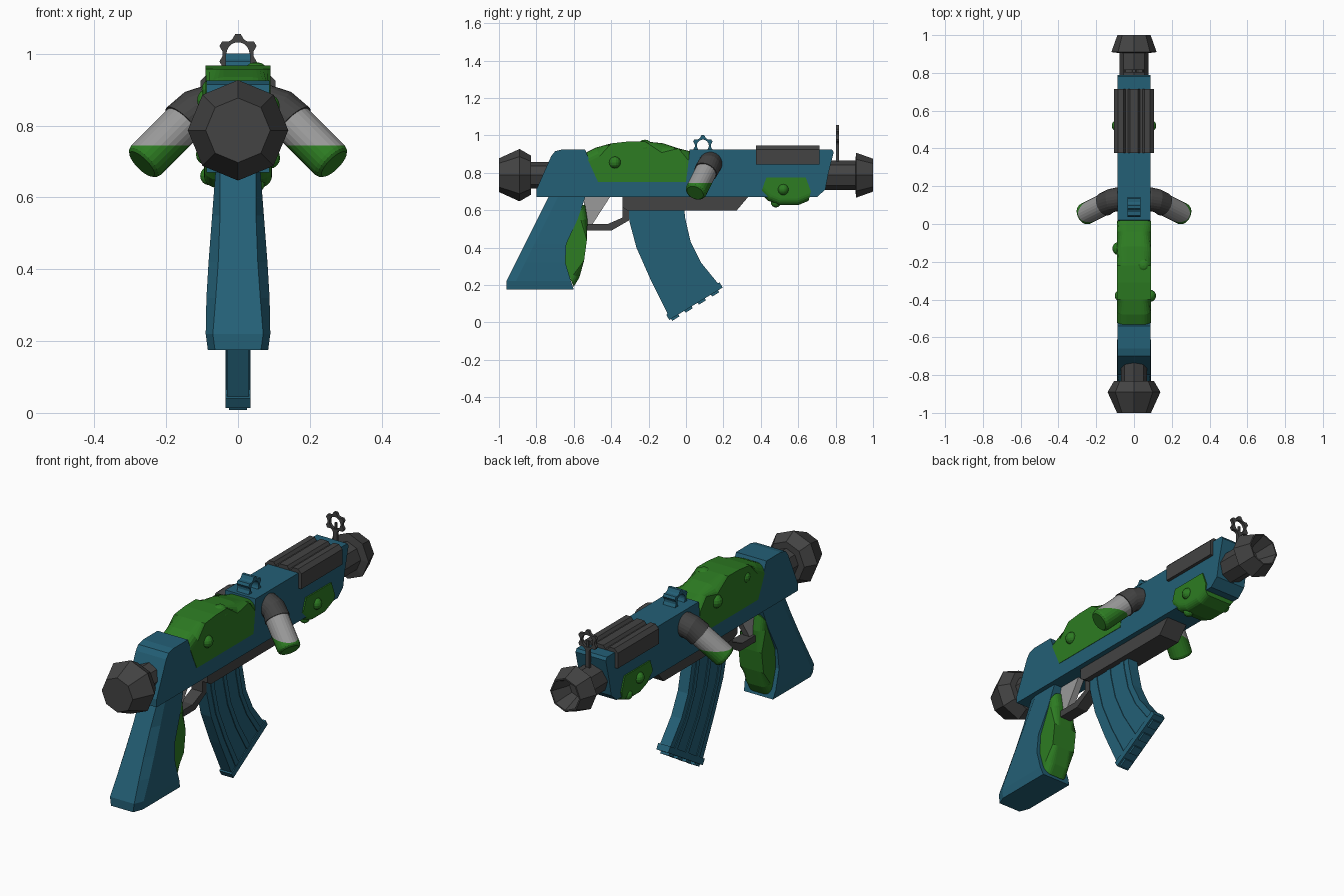
import bpy, bmesh
from math import cos, sin, pi, radians
from mathutils import Vector

cube = bpy.data.objects.get("Cube")
if cube:
    bpy.data.objects.remove(cube)


def material(name, rgb):
    m = bpy.data.materials.new(name)
    m.use_nodes = True
    m.diffuse_color = (*rgb, 1)
    m.node_tree.nodes["Principled BSDF"].inputs["Base Color"].default_value = (*rgb, 1)
    return m


TEAL = material("teal", (0.017, 0.115, 0.18))
GREEN = material("moss green", (0.026, 0.2, 0.016))
DARK = material("charcoal", (0.056, 0.056, 0.056))
GREY = material("light grey", (0.32, 0.32, 0.32))
smooth_objects = []


def finish(name, bm, mats, smooth=False):
    bmesh.ops.recalc_face_normals(bm, faces=bm.faces)
    mesh = bpy.data.meshes.new(name)
    bm.to_mesh(mesh)
    bm.free()
    for m in mats:
        mesh.materials.append(m)
    ob = bpy.data.objects.new(name, mesh)
    bpy.context.collection.objects.link(ob)
    if smooth:
        smooth_objects.append(ob)
    return ob


def loft_mesh(rings, closed=False):
    """Skin a list of equal-length point rings; closed joins last to first."""
    bm = bmesh.new()
    vr = [[bm.verts.new(p) for p in r] for r in rings]
    n = len(vr[0])
    pairs = list(zip(vr, vr[1:])) + ([(vr[-1], vr[0])] if closed else [])
    for a, b in pairs:
        for i in range(n):
            j = (i + 1) % n
            bm.faces.new((a[i], a[j], b[j], b[i]))
    if not closed:
        bm.faces.new(vr[0])
        bm.faces.new(vr[-1])
    return bm


def side_prism(name, pts, half, mat, bevel=0, pick=None, segments=5):
    """Extrude a (y, z) outline across x; optionally round picked rim edges."""
    bm = loft_mesh([[(s * half, y, z) for y, z in pts] for s in (-1, 1)])
    if bevel:
        edges = [e for e in bm.edges
                 if abs(e.verts[0].co.x - e.verts[1].co.x) < half
                 and all(pick(v.co) for v in e.verts)]
        bmesh.ops.bevel(bm, geom=edges, offset=bevel, segments=segments,
                        profile=0.5, affect='EDGES', clamp_overlap=True)
    return finish(name, bm, [mat], smooth=bevel > 0)


def lathe(name, profile, mat, z=0.787, n=8):
    rings = [[(r * sin(2 * pi * k / n), y, z + r * cos(2 * pi * k / n))
              for k in range(n)] for y, r in profile]
    return finish(name, loft_mesh(rings), [mat])


def ring(center, direction, r, n=24):
    d = Vector(direction).normalized()
    u = (Vector((0, 1, 0)) - d * d.y).normalized()
    v = d.cross(u)
    return [Vector(center) + r * (u * cos(2 * pi * k / n) + v * sin(2 * pi * k / n))
            for k in range(n)]


def gear(name, place, mat, half, outer=0.056, rim=0.043, hole=0.032):
    """Toothed ring; place maps (across, up, along axis) to a position."""
    def loop(w, toothed):
        pts = []
        for k in range(24):
            a = radians(15 * (k - 0.5))
            r = (outer if k % 4 < 2 else rim) if toothed else hole
            pts.append(place(r * sin(a), r * cos(a), w))
        return pts
    rings = [loop(-half, True), loop(half, True), loop(half, False), loop(-half, False)]
    return finish(name, loft_mesh(rings, closed=True), [mat])


def bump(name, co, r):
    bm = bmesh.new()
    bmesh.ops.create_uvsphere(bm, u_segments=14, v_segments=8, radius=r)
    bmesh.ops.translate(bm, verts=bm.verts, vec=co)
    finish(name, bm, [GREEN], True)


# Receiver with a notch for the upper green shell
side_prism("body", [(-0.80, 0.67), (-0.80, 0.71), (-0.72, 0.89), (-0.70, 0.915),
                    (-0.66, 0.925), (-0.54, 0.925), (-0.47, 0.75), (0, 0.75),
                    (0.02, 0.925), (0.78, 0.925), (0.79, 0.91), (0.76, 0.79),
                    (0.745, 0.71), (0.70, 0.67)], 0.088, TEAL)

# Green shells
side_prism("upper_shell", [(-0.47, 0.75), (0, 0.75), (0.02, 0.915), (-0.04, 0.93),
                           (-0.12, 0.957), (-0.22, 0.968), (-0.31, 0.967),
                           (-0.40, 0.957), (-0.48, 0.935), (-0.54, 0.905)],
           0.09, GREEN, 0.05, lambda c: c.z > 0.9)
side_prism("fore_shell", [(0.43, 0.775), (0.64, 0.775), (0.668, 0.70), (0.655, 0.65),
                          (0.60, 0.627), (0.50, 0.627), (0.44, 0.65), (0.40, 0.69)],
           0.095, GREEN, 0.035, lambda c: c.z < 0.69)
side_prism("grip_shell", [(-0.60, 0.19), (-0.66, 0.33), (-0.65, 0.42), (-0.58, 0.62),
                          (-0.54, 0.63), (-0.527, 0.55), (-0.53, 0.44),
                          (-0.545, 0.33), (-0.57, 0.24)],
           0.068, GREEN, 0.035, lambda c: c.y > -0.605)
for i, (x, y, z, r) in enumerate([(0.085, -0.38, 0.855, 0.032), (0.05, -0.22, 0.935, 0.042),
                                  (-0.08, -0.13, 0.87, 0.035), (-0.07, -0.38, 0.90, 0.032),
                                  (0.088, 0.52, 0.71, 0.03), (-0.088, 0.52, 0.72, 0.03),
                                  (-0.08, 0.60, 0.66, 0.026), (0.05, 0.48, 0.64, 0.026)]):
    bump(f"shell_bump_{i + 1}", (x, y, z), r)

# Pistol grip, chamfered along its outer end
levels = [(0.175, -0.96, -0.60, 0.084, 0.064), (0.22, -0.96, -0.615, 0.09, 0.07),
          (0.32, -0.91, -0.645, 0.088, 0.062), (0.42, -0.86, -0.64, 0.082, 0.055),
          (0.55, -0.795, -0.58, 0.072, 0.05), (0.68, -0.73, -0.535, 0.062, 0.05)]
rings = [[(-b, y0, z), (b, y0, z), (w, y0 + 0.05, z), (w, y1, z), (-w, y1, z),
          (-w, y0 + 0.05, z)] for z, y0, y1, w, b in levels]
finish("pistol_grip", loft_mesh(rings), [TEAL], True)

# End knob and flared hollow muzzle
lathe("front_knob", [(-1.0, 0.09), (-0.89, 0.14), (-0.83, 0.105), (-0.83, 0.07),
                     (-0.70, 0.07)], DARK)
lathe("muzzle", [(0.70, 0.078), (0.905, 0.078), (0.91, 0.12), (1.0, 0.088),
                 (1.0, 0.08), (0.90, 0.045)], DARK)

# Ribbed top cover
half_outline = [(0.105, 0.845), (0.105, 0.925), (0.085, 0.945), (0.055, 0.945),
                (0.045, 0.93), (0.032, 0.93), (0.022, 0.945)]
outline = half_outline + [(-x, z) for x, z in reversed(half_outline)]
finish("top_cover", loft_mesh([[(x, y, z) for x, z in outline] for y in (0.375, 0.715)]), [DARK])

# Sights
gear("front_sight_ring", lambda a, b, w: (a, 0.81 + w, 1.0 + b), DARK, 0.008)
side_prism("front_sight_post", [(0.802, 0.84), (0.818, 0.84), (0.818, 0.965),
                                (0.802, 0.965)], 0.011, DARK)
side_prism("front_sight_pin", [(0.805, 0.96), (0.815, 0.96), (0.815, 1.0),
                               (0.805, 1.0)], 0.005, DARK)
gear("rear_sight", lambda a, b, w: (w, 0.09 + a, 0.945 + b), TEAL, 0.035)

# Lower housing, guard and trigger
side_prism("lower_housing", [(-0.34, 0.68), (-0.34, 0.615), (-0.31, 0.597),
                             (0.27, 0.597), (0.34, 0.68)], 0.06, DARK)
side_prism("trigger_guard", [(-0.34, 0.62), (-0.305, 0.62), (-0.305, 0.545),
                             (-0.40, 0.49), (-0.54, 0.49), (-0.55, 0.525),
                             (-0.42, 0.525), (-0.34, 0.56)], 0.032, DARK)
side_prism("trigger", [(-0.55, 0.68), (-0.40, 0.68), (-0.50, 0.525), (-0.53, 0.525)],
           0.018, GREY)

# Curved magazine with side ribs, base plate and studs
rear = [(-0.315, 0.62), (-0.30, 0.53), (-0.265, 0.40), (-0.19, 0.23), (-0.085, 0.018)]
fore = [(-0.01, 0.62), (-0.005, 0.56), (0.025, 0.43), (0.08, 0.32), (0.19, 0.185)]
side_prism("magazine", rear + fore[::-1], 0.03, TEAL)


def across(t, count):
    return [(a[0] + t * (b[0] - a[0]), a[1] + t * (b[1] - a[1]))
            for a, b in list(zip(rear, fore))[:count]]


for label, t in (("rear", 0.12), ("middle", 0.46), ("front", 0.80)):
    side_prism(f"magazine_{label}_rib", across(t, 5) + across(t + 0.09, 5)[::-1], 0.034, TEAL)
start, end = Vector(rear[-1]), Vector(fore[-1])
along = (end - start).normalized()
out = Vector((along.y, -along.x))


def base_block(name, a, b, lo, hi, half):
    pts = [start + along * s + out * h for s, h in ((a, lo), (b, lo), (b, hi), (a, hi))]
    side_prism(name, [tuple(p) for p in pts], half, TEAL)


length = (end - start).length
base_block("magazine_base", -0.006, length + 0.006, -0.03, 0.002, 0.035)
for i in range(4):
    s = 0.005 + i * 0.083
    base_block(f"magazine_stud_{i + 1}", s, s + 0.045, 0, 0.014, 0.025)

# Side canisters: bent dark elbow, grey tube with green tip
for side, s in (("left", 1), ("right", -1)):
    axis = Vector((s * 0.11, -0.055, -0.11))
    top = Vector((s * 0.155, 0.105, 0.805))
    x_dir = Vector((s, 0, 0))
    path = [((s * 0.06, 0.13, 0.848), x_dir), ((s * 0.095, 0.13, 0.848), x_dir),
            ((s * 0.125, 0.122, 0.835), x_dir + axis.normalized()), (top, axis)]
    finish(f"{side}_elbow", loft_mesh([ring(c, d, 0.063) for c, d in path]), [DARK], True)
    tube = loft_mesh([ring(top + axis * t, axis, r) for t, r in
                      ((-0.1, 0.058), (0.92, 0.058), (0.98, 0.055), (1.02, 0.047))])
    bmesh.ops.bisect_plane(tube, geom=tube.verts[:] + tube.edges[:] + tube.faces[:],
                           plane_co=(0, 0, 0.745), plane_no=(0, 0, 1))
    for f in tube.faces:
        f.material_index = int(f.calc_center_median().z < 0.745)
    finish(f"{side}_canister", tube, [GREY, GREEN], True)

# Smooth shading on the rounded parts only
for ob in bpy.context.view_layer.objects:
    ob.select_set(ob in smooth_objects)
bpy.context.view_layer.objects.active = smooth_objects[0]
bpy.ops.object.shade_smooth_by_angle(angle=radians(40))
